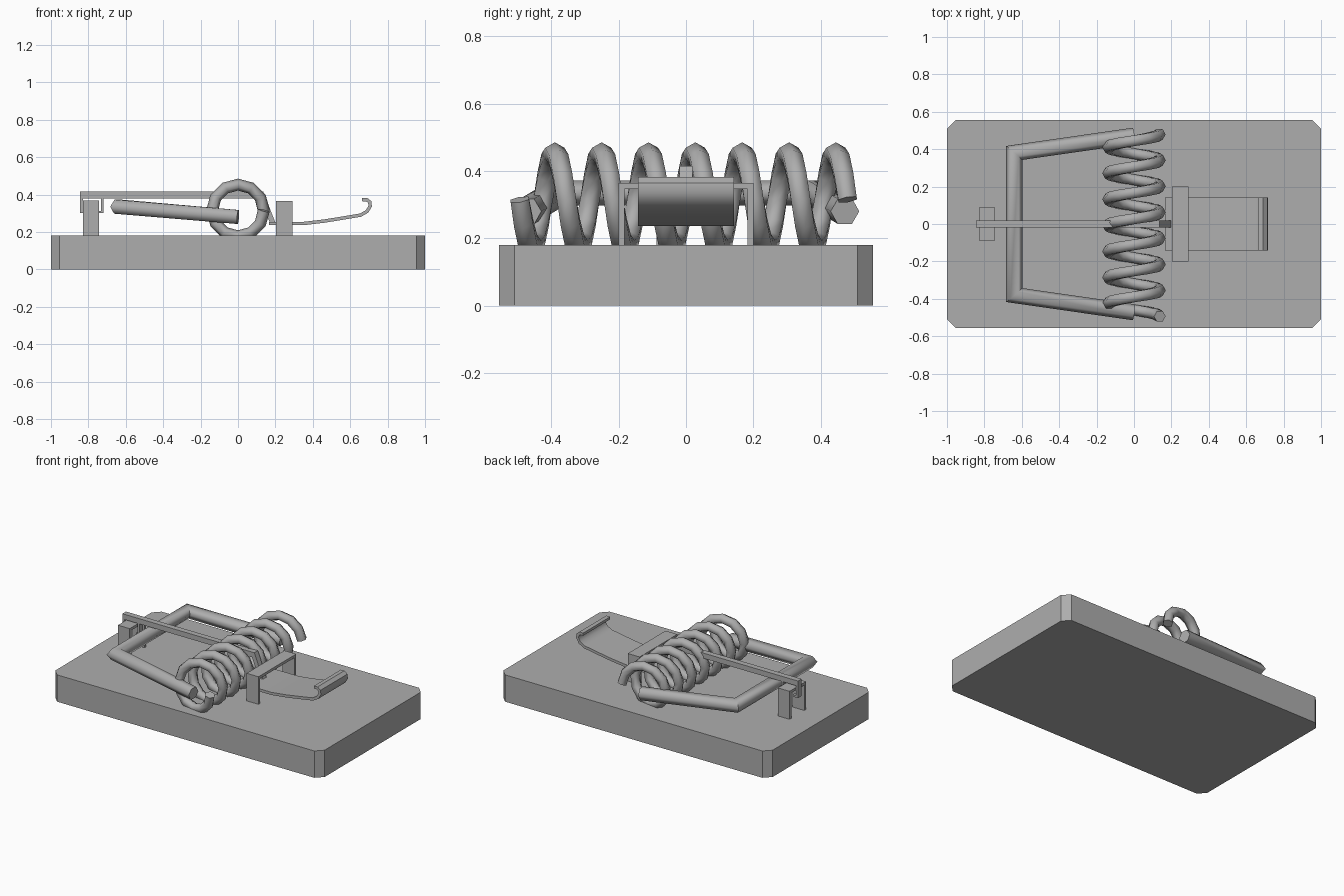
import bpy, bmesh
from math import sin, cos, pi, radians
from mathutils import Vector

if "Cube" in bpy.data.objects:
    bpy.data.objects.remove(bpy.data.objects["Cube"])

grey = bpy.data.materials.new("mid_grey")
grey.diffuse_color = (0.42, 0.42, 0.42, 1)
grey.use_nodes = True
grey.node_tree.nodes["Principled BSDF"].inputs["Base Color"].default_value = grey.diffuse_color


def finish(name, bm, smooth=None):
    bmesh.ops.recalc_face_normals(bm, faces=bm.faces[:])
    me = bpy.data.meshes.new(name)
    bm.to_mesh(me)
    bm.free()
    me.materials.append(grey)
    ob = bpy.data.objects.new(name, me)
    bpy.context.collection.objects.link(ob)
    if smooth:
        bpy.ops.object.select_all(action='DESELECT')
        ob.select_set(True)
        bpy.context.view_layer.objects.active = ob
        bpy.ops.object.shade_smooth_by_angle(angle=radians(smooth))
    return ob


def prism(name, pts, move, smooth=None):
    """Extrude a closed 3D outline along a vector."""
    bm = bmesh.new()
    face = bm.faces.new([bm.verts.new(p) for p in pts])
    ext = bmesh.ops.extrude_face_region(bm, geom=[face], use_keep_orig=True)
    bmesh.ops.translate(bm, vec=move,
                        verts=[v for v in ext['geom'] if isinstance(v, bmesh.types.BMVert)])
    return finish(name, bm, smooth)


def wire(name, path, radius, up_at, sides=6):
    """Sweep a hexagonal section with mitred corners; up_at(point) orients the section."""
    path = [Vector(p) for p in path]
    dirs = [(b - a).normalized() for a, b in zip(path, path[1:])]
    bm = bmesh.new()
    prev = None
    for i, p in enumerate(path):
        d = dirs[max(i - 1, 0)]
        n = (d + dirs[min(i, len(dirs) - 1)]).normalized()
        up = up_at(p)
        up = (up - n * up.dot(n)).normalized()
        side = n.cross(up) / n.dot(d)          # widened across the mitre
        cur = [bm.verts.new(p + radius * (up * cos(2 * pi * (k + off(name)) / sides)
                                          + side * sin(2 * pi * (k + off(name)) / sides)))
               for k in range(sides)]
        if prev:
            for k in range(sides):
                j = (k + 1) % sides
                bm.faces.new((prev[k], prev[j], cur[j], cur[k]))
        if i in (0, len(path) - 1):
            bm.faces.new(cur)
        prev = cur
    return finish(name, bm, 65)


def off(name):
    """Striker has a flat on top, the spring a corner facing outward."""
    return 0.5 if name == "striker" else 0.0


def strip(path, t):
    """Outline of a thin strip of thickness t following an xz path."""
    p = [Vector(q) for q in path]
    left, right = [], []
    for i, q in enumerate(p):
        a = (q - p[i - 1]).normalized() if i else (p[1] - q).normalized()
        b = (p[i + 1] - q).normalized() if i < len(p) - 1 else a
        m = (a + b).normalized()
        o = Vector((-m.y, m.x)) * (t / 2 / max(m.dot(a), 0.5))
        left.append(q + o)
        right.append(q - o)
    return left + right[::-1]


def staple(name, x0, x1, half, top, t=0.018):
    """Flat inverted-U bracket standing on the board."""
    pts = [(-half, 0.17), (-half, top), (half, top), (half, 0.17),
           (half - t, 0.17), (half - t, top - t), (t - half, top - t), (t - half, 0.17)]
    return prism(name, [(x0, y, z) for y, z in pts], (x1 - x0, 0, 0))


# Board with clipped corners
c = 0.045
X, Y = 1.0, 0.555
prism("board", [(-X + c, -Y, 0), (X - c, -Y, 0), (X, -Y + c, 0), (X, Y - c, 0),
                (X - c, Y, 0), (-X + c, Y, 0), (-X, Y - c, 0), (-X, -Y + c, 0)], (0, 0, 0.18))

# Coil spring: seven turns along y
turns, seg, R, zc = 7, 12, 0.138, 0.315
wire("spring", [(R * cos(2 * pi * i / seg), -0.494 + 0.974 * i / (turns * seg),
                 zc - R * sin(2 * pi * i / seg)) for i in range(turns * seg + 1)],
     0.032, lambda p: Vector((p.x, 0, p.z - zc)))

# Striker wire frame
wire("striker", [(0, -0.472, 0.28), (-0.64, -0.38, 0.335), (-0.64, 0.38, 0.335), (0, 0.472, 0.28)],
     0.043, lambda p: Vector((0, 0, 1)))

# Brackets
staple("rear_staple", -0.83, -0.743, 0.087, 0.368)
staple("trigger_staple", 0.204, 0.292, 0.2, 0.365)

# Holding bar with bent tip, and the loop that hinges it on the rear staple
w = 0.019
bar = [(-0.845, 0.30), (-0.845, 0.415), (0.135, 0.415), (0.2, 0.25), (0.17, 0.25), (0.118, 0.38),
       (-0.72, 0.38), (-0.72, 0.30), (-0.745, 0.30), (-0.745, 0.313), (-0.733, 0.313), (-0.733, 0.38),
       (-0.83, 0.38), (-0.83, 0.313), (-0.805, 0.313), (-0.805, 0.30)]
prism("holding_bar", [(x, -w, z) for x, z in bar], (0, 2 * w, 0))

# Bait pan with curled lip
pan = strip([(0.165, 0.245), (0.35, 0.245), (0.46, 0.258), (0.56, 0.274), (0.655, 0.29), (0.69, 0.31),
             (0.707, 0.338), (0.704, 0.36), (0.688, 0.373), (0.664, 0.372)], 0.018)
prism("bait_pan", [(x, -0.143, z) for x, z in pan], (0, 0.286, 0), 40)
